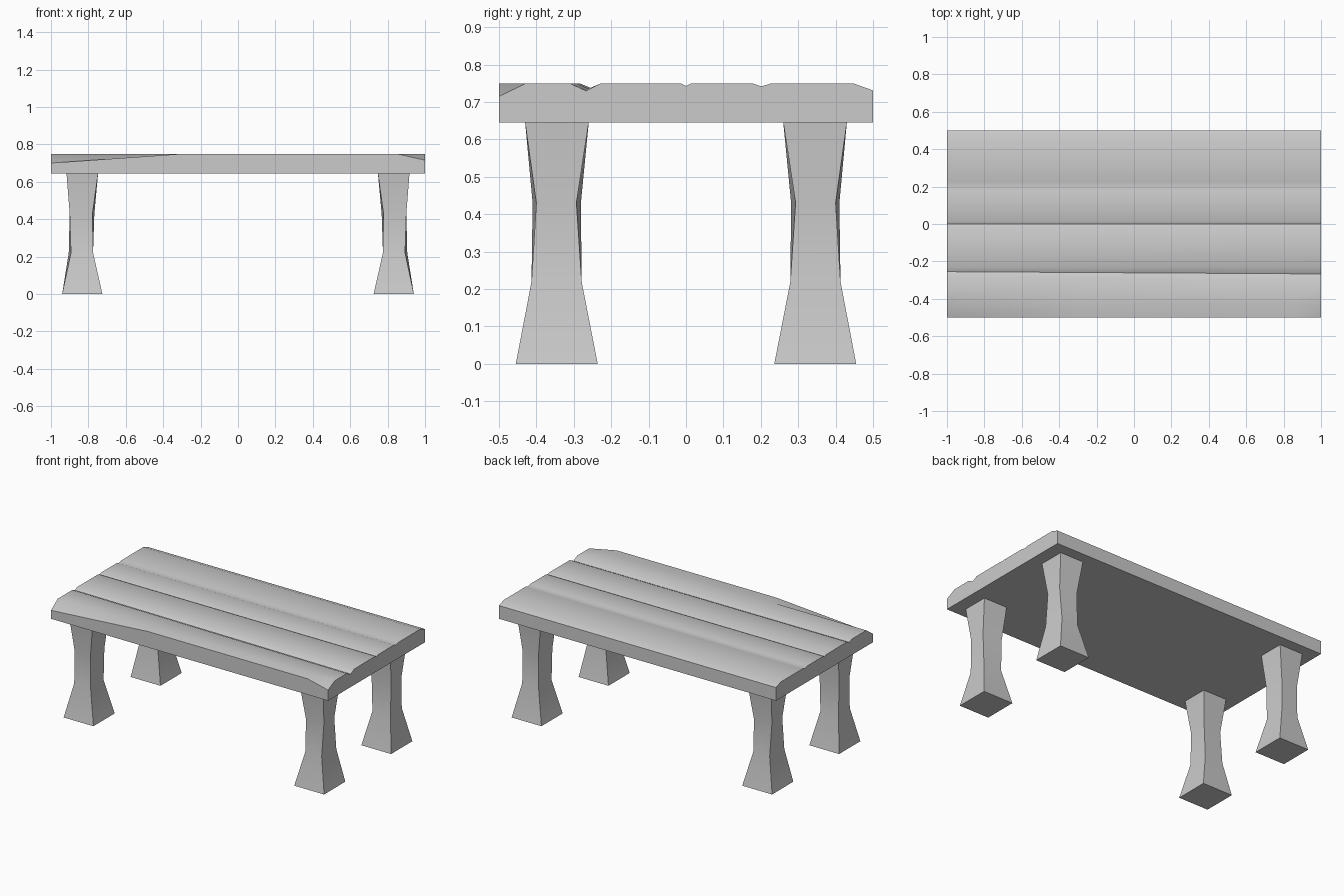
import bpy, bmesh, math

if "Cube" in bpy.data.objects:
    bpy.data.objects.remove(bpy.data.objects["Cube"])

BOTTOM, TOP = 0.645, 0.749


def loft(name, rings, smooth_angle):
    """Skin a list of equal-length closed rings and cap both ends."""
    bm = bmesh.new()
    loops = [[bm.verts.new(p) for p in ring] for ring in rings]
    n = len(loops[0])
    for a, b in zip(loops, loops[1:]):
        for i in range(n):
            j = (i + 1) % n
            bm.faces.new((a[i], a[j], b[j], b[i]))
    bm.faces.new(loops[0])
    bm.faces.new(loops[-1])
    bmesh.ops.recalc_face_normals(bm, faces=bm.faces)
    mesh = bpy.data.meshes.new(name)
    bm.to_mesh(mesh)
    bm.free()
    for p in mesh.polygons:
        p.use_smooth = True
    mesh.set_sharp_from_angle(angle=math.radians(smooth_angle))
    obj = bpy.data.objects.new(name, mesh)
    bpy.context.collection.objects.link(obj)
    return obj


# Plank top: one cross-section per x, with worn front corners and grooves
def top_section(x, front_z):
    t = (x + 1) / 2
    groove_y = -0.255 - 0.012 * t
    profile = [
        (-0.5, BOTTOM), (-0.5, front_z), (-0.43, TOP),
        (-0.282 - 0.026 * t, TOP), (groove_y, 0.738 - 0.008 * t), (-0.23, TOP),
        (-0.012, TOP), (0.0, 0.743), (0.012, TOP),
        (0.18, TOP), (0.202, 0.742), (0.225, TOP),
        (0.45, TOP), (0.5, 0.731), (0.5, BOTTOM),
    ]
    return [(x, y, z) for y, z in profile]


loft("table_top",
     [top_section(*s) for s in ((-1, 0.70), (-0.3, TOP), (0.85, TOP), (1, 0.715))],
     40)

# Legs: rings as (z, four corners) = front inner, front outer, back outer, back inner
LEG = [
    (0.0, [(0.725, -0.455), (0.94, -0.455), (0.94, -0.236), (0.725, -0.236)]),
    (0.22, [(0.775, -0.413), (0.893, -0.413), (0.905, -0.279), (0.775, -0.279)]),
    (0.43, [(0.778, -0.41), (0.90, -0.40), (0.90, -0.293), (0.768, -0.281)]),
    (BOTTOM + 0.001, [(0.748, -0.43), (0.917, -0.43), (0.917, -0.26), (0.748, -0.26)]),
]
for side, sx in (("right", 1), ("left", -1)):
    for end, sy in (("front", 1), ("back", -1)):
        loft(f"{end}_{side}_leg",
             [[(sx * x, sy * y, z) for x, y in ring] for z, ring in LEG], 30)
